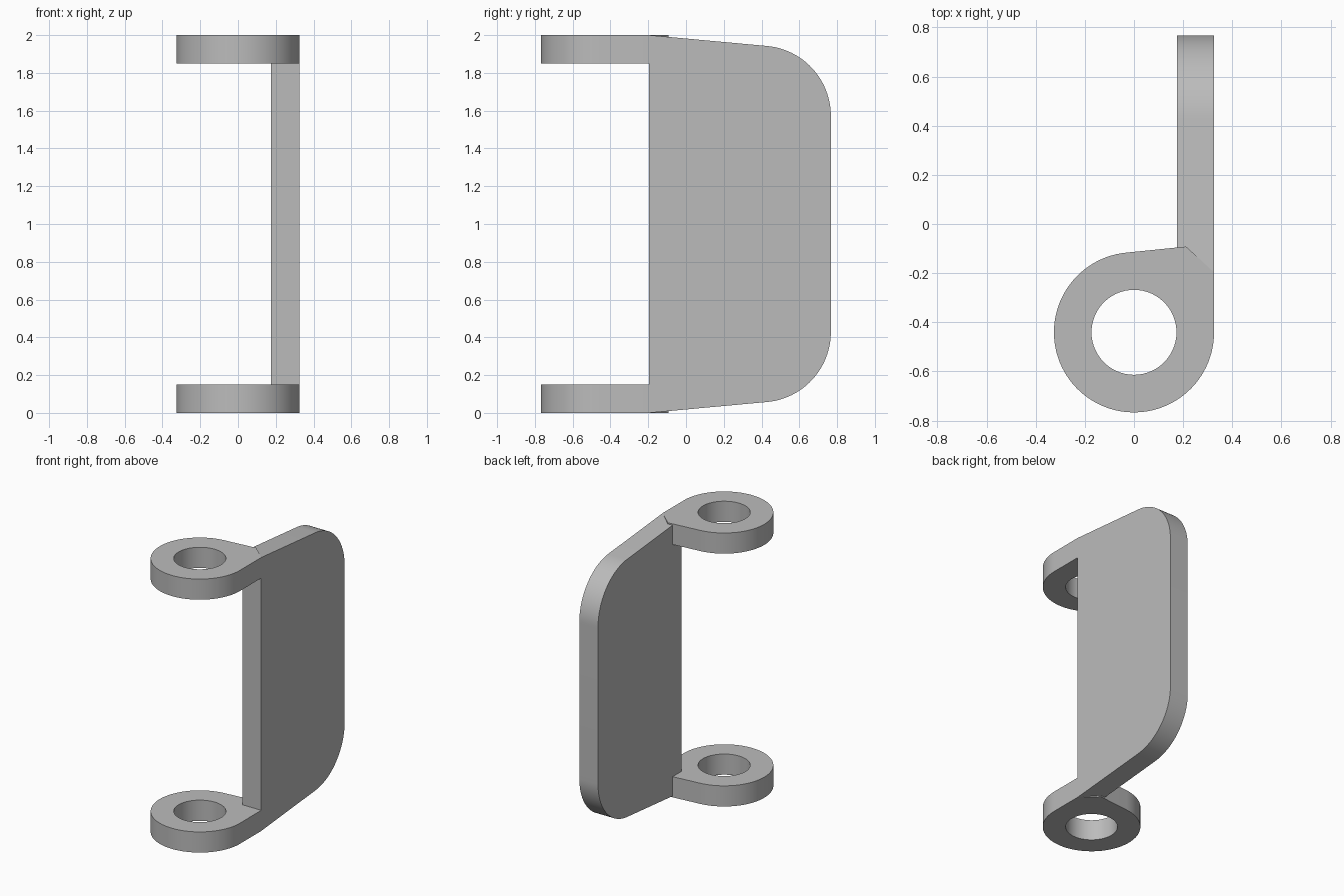
import bpy
import bmesh
from math import sin, cos, radians
from mathutils import Vector

cube = bpy.data.objects.get("Cube")
if cube:
    bpy.data.objects.remove(cube, do_unlink=True)

grey = bpy.data.materials.new("plain grey")
grey.use_nodes = True
colour = (0.5, 0.5, 0.5, 1)
grey.diffuse_color = colour
grey.node_tree.nodes["Principled BSDF"].inputs["Base Color"].default_value = colour


def arc(centre, radius, start, end, steps):
    """Points along an arc, angles in degrees."""
    angles = [radians(start + (end - start) * i / steps) for i in range(steps + 1)]
    return [(centre[0] + radius * cos(a), centre[1] + radius * sin(a)) for a in angles]


def extruded(name, loops, place, depth):
    """Fill closed outlines (the second is a hole) and extrude them."""
    bm = bmesh.new()
    edges = []
    for loop in loops:
        verts = [bm.verts.new(place(*p)) for p in loop]
        edges += [bm.edges.new((v, verts[i - 1])) for i, v in enumerate(verts)]
    bmesh.ops.triangle_fill(bm, use_beauty=True, edges=edges)
    grown = bmesh.ops.extrude_face_region(bm, geom=bm.faces[:])
    moved = [g for g in grown["geom"] if isinstance(g, bmesh.types.BMVert)]
    bmesh.ops.translate(bm, verts=moved, vec=Vector(depth))
    bmesh.ops.recalc_face_normals(bm, faces=bm.faces)
    mesh = bpy.data.meshes.new(name)
    bm.to_mesh(mesh)
    bm.free()
    mesh.materials.append(grey)
    obj = bpy.data.objects.new(name, mesh)
    bpy.context.collection.objects.link(obj)
    bpy.ops.object.select_all(action="DESELECT")
    obj.select_set(True)
    bpy.context.view_layer.objects.active = obj
    bpy.ops.object.shade_smooth_by_angle(angle=radians(30))
    return obj


SLOPE = 5.5          # taper of the plate and of the lug flank, in degrees
OUTER_X = 0.326
THICK = 0.151

# Upright plate with tapered top and bottom and rounded rear corners
lower = arc((0.395, 0.428), 0.372, -90 + SLOPE, 0, 24)
upper = [(y, 2 - z) for y, z in reversed(lower)]
outline = [(-0.197, 0)] + lower + upper + [(-0.197, 2)]
extruded("upright_plate", [outline],
         lambda y, z: (OUTER_X - THICK, y, z), (THICK, 0, 0))

# Pierced lugs at the bottom and top, with a clipped corner inside the plate
pivot = (0, -0.441)
lug = arc(pivot, OUTER_X, 90 + SLOPE, 360, 72) + [(OUTER_X, -0.197), (0.212, -0.092)]
hole = arc(pivot, 0.173, 0, 354, 59)
for name, base in (("lower_lug", 0), ("upper_lug", 2 - THICK)):
    extruded(name, [lug, hole], lambda x, y: (x, y, base), (0, 0, THICK))
